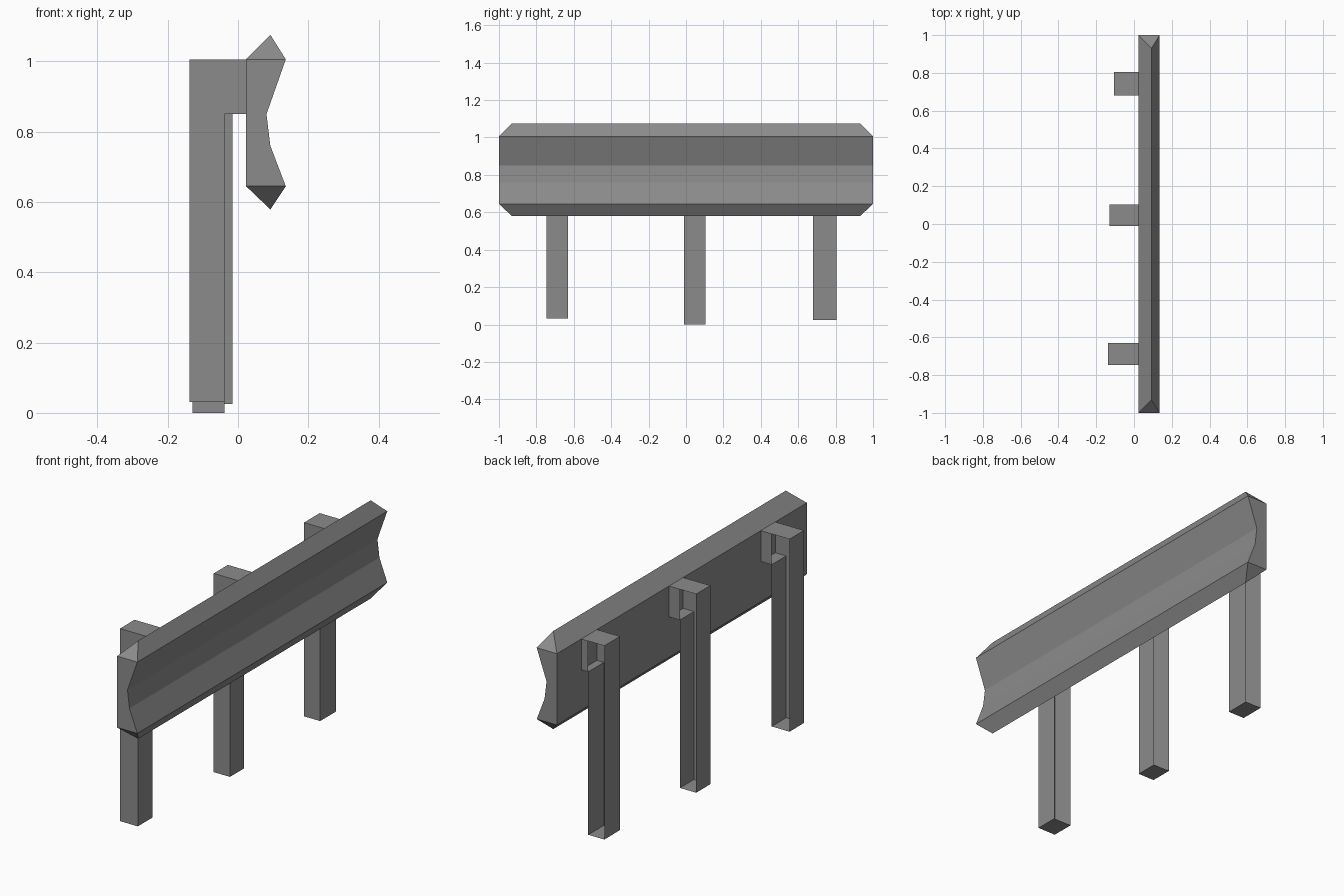
import bpy, bmesh

if "Cube" in bpy.data.objects:
    bpy.data.objects.remove(bpy.data.objects["Cube"])

RAIL_BACK = 0.023

# Dark grey metal
metal = bpy.data.materials.new("dark_metal")
metal.diffuse_color = (0.26, 0.26, 0.26, 1)
metal.use_nodes = True
metal.node_tree.nodes["Principled BSDF"].inputs["Base Color"].default_value = metal.diffuse_color


def finish(name, bm):
    bmesh.ops.recalc_face_normals(bm, faces=bm.faces)
    mesh = bpy.data.meshes.new(name)
    bm.to_mesh(mesh)
    bm.free()
    mesh.materials.append(metal)
    obj = bpy.data.objects.new(name, mesh)
    bpy.context.collection.objects.link(obj)
    return obj


def loft(bm, profile, y0, y1, skip=()):
    """Sweep an xz profile from y0 to y1, returning both vertex rings."""
    a = [bm.verts.new((x, y0, z)) for x, z in profile]
    b = [bm.verts.new((x, y1, z)) for x, z in profile]
    n = len(profile)
    for i in range(n):
        if i not in skip:
            j = (i + 1) % n
            bm.faces.new((a[i], a[j], b[j], b[i]))
    return a, b


# Rail: concave front, flat back, hipped ridges along top and bottom
bm = bmesh.new()
profile = [(RAIL_BACK, 0.645), (0.136, 0.645), (0.092, 0.76),
           (0.081, 0.85), (0.136, 1.006), (RAIL_BACK, 1.006)]
a, b = loft(bm, profile, -1, 1, skip=(0, 4))
bm.faces.new(a)
bm.faces.new(b)
for i, j, z in ((0, 1, 0.579), (4, 5, 1.076)):
    r0 = bm.verts.new((0.092, -0.93, z))
    r1 = bm.verts.new((0.092, 0.93, z))
    bm.faces.new((a[i], a[j], r0))
    bm.faces.new((b[i], b[j], r1))
    bm.faces.new((a[i], r0, r1, b[i]))
    bm.faces.new((a[j], r0, r1, b[j]))
finish("rail", bm)


# Posts: hollow legs with one open side and a bracket arm reaching the rail
def post(name, x0, x1, y0, y1, z0):
    bm = bmesh.new()
    outline = [(x0, z0), (x1, z0), (x1, 0.85), (RAIL_BACK, 0.85),
               (RAIL_BACK, 1.006), (x1, 1.006), (x0, 1.006)]
    a, b = loft(bm, outline, y0, y1, skip=(3,))
    bm.faces.new((a[0], a[1], a[2], a[5], a[6]))
    bm.faces.new(a[2:6])
    bm.faces.new(b[2:6])
    finish(name, bm)


post("post_near", -0.138, -0.038, -0.747, -0.631, 0.031)
post("post_middle", -0.129, -0.038, -0.01, 0.103, 0.0)
post("post_far", -0.106, -0.016, 0.68, 0.805, 0.025)
